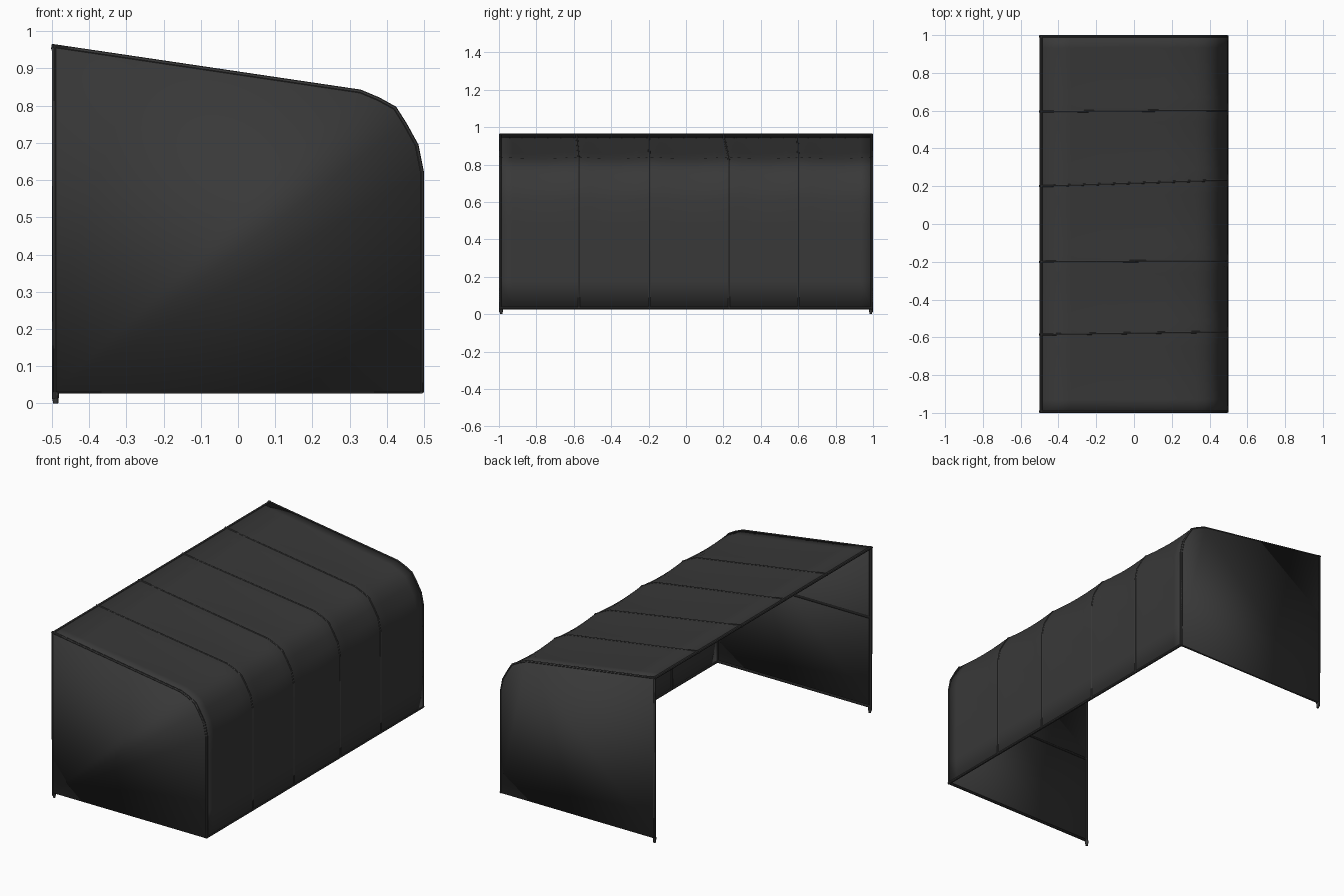
import bpy, bmesh, math
from mathutils import Vector

if "Cube" in bpy.data.objects:
    bpy.data.objects.remove(bpy.data.objects["Cube"])

mat = bpy.data.materials.new("dark_fabric")
mat.diffuse_color = (0.04, 0.04, 0.04, 1)
mat.use_nodes = True
mat.node_tree.nodes["Principled BSDF"].inputs["Base Color"].default_value = mat.diffuse_color
R = 0.007  # frame tube radius

# side profile (x, z): open rear edge, sloping roof, rounded eave, front wall
OUTER = [(-0.50, 0.966), (0.33, 0.843), (0.38, 0.822), (0.425, 0.797), (0.453, 0.753),
         (0.485, 0.695), (0.50, 0.62), (0.50, 0.03)]
# nominal rib positions: (y at the rear, y at the eave)
SEAMS = [(-0.993, -0.993), (-0.585, -0.572), (-0.2, -0.195), (0.2, 0.23), (0.595, 0.602), (0.993, 0.993)]


def inset(d):
    pts = [Vector(p) for p in OUTER]
    out = []
    for i, p in enumerate(pts):
        ds = [(pts[j + 1] - pts[j]).normalized() for j in (i - 1, i) if 0 <= j < len(pts) - 1]
        t = sum(ds, Vector((0, 0))).normalized()
        out.append(p + Vector((-abs(t.y), -abs(t.x))) * d)
    return out


def seam_y(seam, x):
    t = min(1, max(0, (x + 0.5) / 0.9))
    return seam[0] + (seam[1] - seam[0]) * t


def finish(ob, thickness=0):
    ob.data.materials.append(mat)
    bpy.ops.object.select_all(action='DESELECT')
    ob.select_set(True)
    bpy.context.view_layer.objects.active = ob
    if thickness:
        m = ob.modifiers.new("thickness", 'SOLIDIFY')
        m.thickness = thickness
        m.offset = -1
    if ob.type == 'CURVE':
        bpy.ops.object.convert(target='MESH')
    bpy.ops.object.shade_smooth_by_angle(angle=math.radians(35))


def from_bmesh(name, bm, thickness=0):
    bm.normal_update()
    me = bpy.data.meshes.new(name)
    bm.to_mesh(me)
    bm.free()
    ob = bpy.data.objects.new(name, me)
    bpy.context.collection.objects.link(ob)
    finish(ob, thickness)
    return ob


def tube(name, pts, r=R):
    cu = bpy.data.curves.new(name, 'CURVE')
    cu.dimensions = '3D'
    cu.bevel_depth, cu.bevel_resolution, cu.use_fill_caps = r, 2, True
    sp = cu.splines.new('POLY')
    sp.points.add(len(pts) - 1)
    for q, p in zip(sp.points, pts):
        q.co = (*p, 1)
    ob = bpy.data.objects.new(name, cu)
    bpy.context.collection.objects.link(ob)
    finish(ob)


# fabric cover: roof, eave and front wall in one sheet, sagging slightly between ribs
prof = inset(0.003)
roof = [prof[0] + Vector((0.016, -0.002))] + [prof[0].lerp(prof[1], t / 5) for t in range(1, 5)]
wall = [prof[-2].lerp(prof[-1], t / 4) for t in range(1, 5)]
line = roof + prof[1:-1] + wall
sag = [0, .3, .4, .6, .8] + [1.0] * 5 + [0.4] + [0.0] * 4
bm = bmesh.new()
rows = []
SEG = 6
for b in range(5):
    for s in range(SEG + (b == 4)):
        t = s / SEG
        row = []
        for p, w in zip(line, sag):
            y = seam_y(SEAMS[b], p.x) * (1 - t) + seam_y(SEAMS[b + 1], p.x) * t
            d = 0.008 * w * math.sin(math.pi * t)
            nx = max(0, (p.x - 0.3) / 0.2)
            row.append(bm.verts.new((p.x - d * nx, y * 0.999 / 0.993, p.y - d)))
        rows.append(row)
for a, b in zip(rows, rows[1:]):
    for i in range(len(line) - 1):
        bm.faces.new((a[i], a[i + 1], b[i + 1], b[i]))
bmesh.ops.recalc_face_normals(bm, faces=bm.faces)
bm.normal_update()
if sum(f.normal.z for f in bm.faces) < 0:
    bmesh.ops.reverse_faces(bm, faces=bm.faces)
from_bmesh("fabric_cover", bm, 0.005)

# end walls
for side, name in ((-1, "front"), (1, "back")):
    bm = bmesh.new()
    vs = [bm.verts.new((p.x, side * 0.999, p.y)) for p in prof]
    vs.append(bm.verts.new((-0.497, side * 0.999, 0.03)))
    f = bm.faces.new(vs)
    f.normal_update()
    if f.normal.y * side < 0:
        f.normal_flip()
    from_bmesh(name + "_end_wall", bm, 0.005)

    # corner post with foot, bottom rail and inner mid rail of each end
    y = side * 0.992
    tube(name + "_corner_post", [(-0.492, y, 0.012), (-0.492, y, 0.957)], 0.008)
    bpy.ops.mesh.primitive_cone_add(vertices=12, radius1=0.007, radius2=0.01, depth=0.03,
                                    location=(-0.490, side * 0.988, 0.015))
    foot = bpy.context.object
    foot.name = name + "_post_foot"
    finish(foot)
    tube(name + "_bottom_rail", [(-0.49, y, 0.033), (0.492, y, 0.033)])
    tube(name + "_mid_rail", [(-0.49, y, 0.55), (0.492, y, 0.55)], 0.006)

# bent ribs carrying the cover
for i, seam in enumerate(SEAMS):
    tube(f"rib_{i + 1}", [(p.x, seam_y(seam, p.x), p.y) for p in inset(R)])

# long rails: upper edge of the opening and foot of the long wall
tube("upper_rail", [(-0.492, -0.998, 0.957), (-0.492, 0.998, 0.957)], 0.008)
tube("lower_rail", [(0.493, -0.998, 0.033), (0.493, 0.998, 0.033)])
